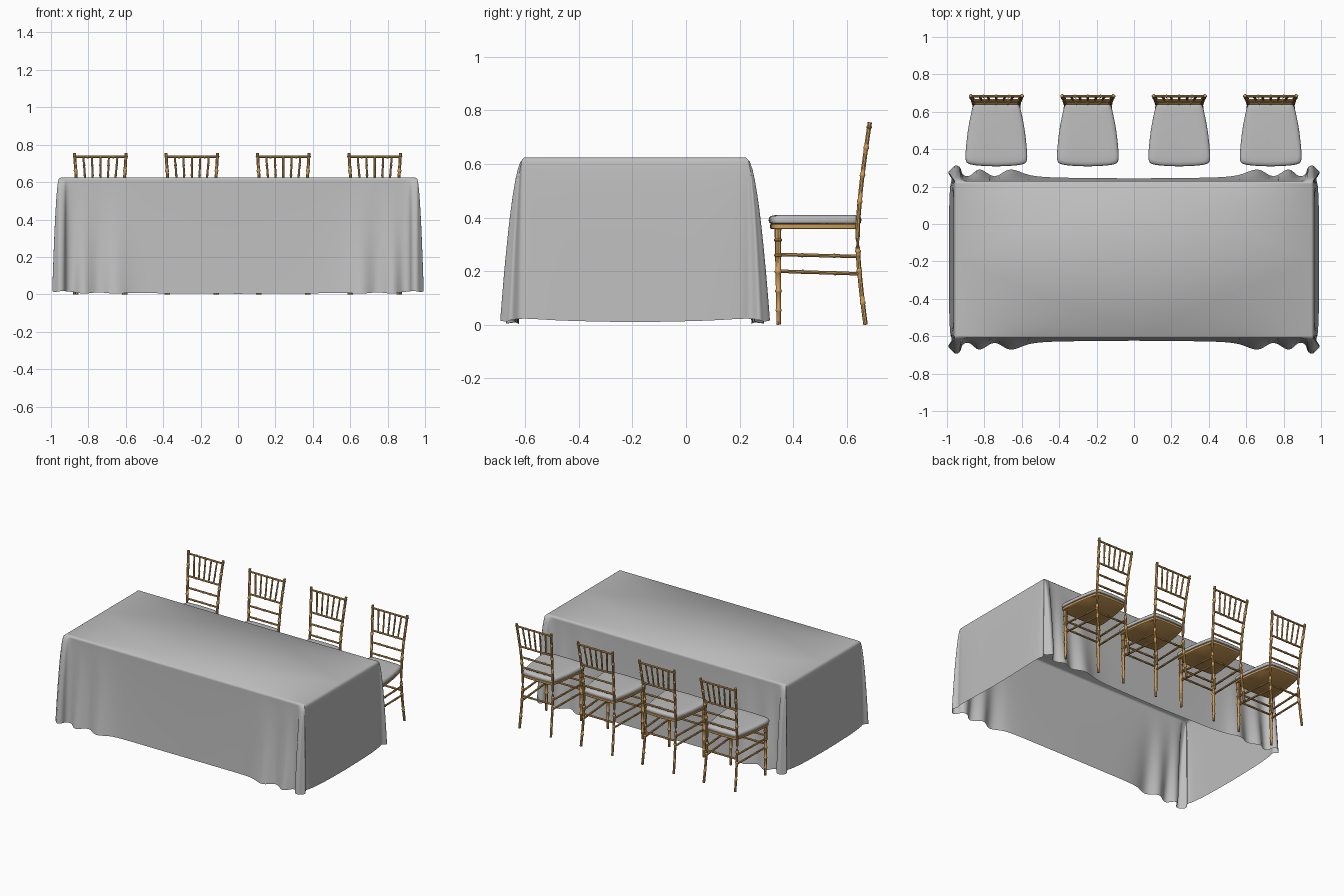
import bpy, bmesh, math
from mathutils import Vector

if "Cube" in bpy.data.objects:
    bpy.data.objects.remove(bpy.data.objects["Cube"])


def material(name, rgb):
    m = bpy.data.materials.new(name)
    m.diffuse_color = (*rgb, 1)
    m.use_nodes = True
    m.node_tree.nodes["Principled BSDF"].inputs["Base Color"].default_value = m.diffuse_color
    return m


LINEN = material("pale grey linen", (0.52, 0.52, 0.52))
GOLD = material("gold wood", (0.62, 0.34, 0.10))


def finish(bm, name, mat, angle=40):
    me = bpy.data.meshes.new(name)
    bm.to_mesh(me)
    bm.free()
    me.materials.append(mat)
    ob = bpy.data.objects.new(name, me)
    bpy.context.collection.objects.link(ob)
    bpy.ops.object.select_all(action='DESELECT')
    ob.select_set(True)
    bpy.context.view_layer.objects.active = ob
    bpy.ops.object.shade_smooth_by_angle(angle=math.radians(angle))
    return ob


def spline(pts, n):
    """Catmull-Rom curve through pts, n samples per span."""
    pts = [Vector(p) for p in pts]
    out = []
    for i in range(len(pts) - 1):
        p0, p1, p2 = pts[max(i - 1, 0)], pts[i], pts[i + 1]
        p3 = pts[min(i + 2, len(pts) - 1)]
        for k in range(n):
            t = k / n
            out.append(0.5 * (2 * p1 + (p2 - p0) * t + (2 * p0 - 5 * p1 + 4 * p2 - p3) * t * t
                              + (3 * p1 - p0 - 3 * p2 + p3) * t ** 3))
    return out + [pts[-1]]


# ---- tablecloth: one quarter, hem curve (x, y, z) with folds and a corner ear
HEM = [(0, .434, .003), (.25, .436, .004), (.45, .44, .006), (.56, .452, .008),
       (.66, .482, .004), (.745, .445, .01), (.825, .482, .004), (.88, .447, .012),
       (.915, .455, .015), (.93, .492, .018), (.955, .503, .016), (.98, .48, .012),
       (.993, .462, .018), (.975, .43, .022), (.983, .39, .022), (.988, .28, .016),
       (.988, .14, .012), (.988, 0, .01)]
TOP = 0.625
hem = spline(HEM, 4)
levels = [0, .015, .06, .13, .22, .32, .42, .52, .62, .72, .81, .89, .95, 1]
bm = bmesh.new()
rings = []
edge = []
for p in hem:
    edge.append(Vector((min(p.x, .958), min(p.y, .420), TOP - .008)))
rings.append([bm.verts.new((min(p.x, .948), min(p.y, .412), TOP)) for p in hem])
for s in levels:
    ring = []
    for p, e in zip(hem, edge):
        # corner ears spread early, side folds only open near the hem
        w = min(max((p.x - .86) / .06, 0), 1)
        f = s ** (1.5 + (.55 - 1.5) * w)
        ring.append(bm.verts.new((e.x + (p.x - e.x) * f, e.y + (p.y - e.y) * f,
                                  e.z + (p.z - e.z) * s)))
    rings.append(ring)
for a, b in zip(rings, rings[1:]):
    for i in range(len(a) - 1):
        bm.faces.new((a[i], a[i + 1], b[i + 1], b[i]))
bm.faces.new([bm.verts.new((0, 0, TOP))] + rings[0][::-1])
bmesh.ops.remove_doubles(bm, verts=bm.verts, dist=0.0005)
cloth = finish(bm, "tablecloth", LINEN, 50)
cloth.location.y = -0.19
mir = cloth.modifiers.new("mirror", 'MIRROR')
mir.use_axis = (True, True, False)
mir.merge_threshold = 0.001


# ---- chair helpers
def tube(bm, pts, r0, r1, knots=(), sides=8):
    """Tapered round rod along pts with bamboo knots at the given fractions."""
    pts = [Vector(p) for p in pts]
    n = len(pts) - 1
    stops = [(i / n, 1) for i in range(n + 1)]
    length = sum((b - a).length for a, b in zip(pts, pts[1:]))
    d = .006 / length
    for k in knots:
        stops += [(k - d, 1), (k - d * .4, 1.3), (k + d * .4, 1.3), (k + d, 1)]
    rows = []
    for t, bulge in sorted(stops):
        i = min(max(int(t * n), 0), n - 1)
        c = pts[i].lerp(pts[i + 1], t * n - i)
        q = (pts[i + 1] - pts[i]).to_track_quat('Z', 'Y')
        r = (r0 + (r1 - r0) * t) * bulge
        rows.append([bm.verts.new(c + q @ Vector((r * math.cos(a), r * math.sin(a), 0)))
                     for a in (2 * math.pi * j / sides for j in range(sides))])
    for a, b in zip(rows, rows[1:]):
        for j in range(sides):
            k = (j + 1) % sides
            bm.faces.new((a[j], a[k], b[k], b[j]))
    bm.faces.new(rows[0][::-1])
    bm.faces.new(rows[-1])


def slab(bm, outline, rows):
    """Stack of outlines; rows are (inset, z)."""
    c = Vector((0, .48))
    loops = []
    for inset, z in rows:
        loops.append([bm.verts.new((*(p - (p - c).normalized() * inset), z)) for p in outline])
    n = len(outline)
    for a, b in zip(loops, loops[1:]):
        for j in range(n):
            k = (j + 1) % n
            bm.faces.new((a[j], a[k], b[k], b[j]))
    bm.faces.new(loops[0][::-1])
    bm.faces.new(loops[-1])


half = spline([(0, .308), (.09, .312), (.148, .322), (.164, .345), (.163, .40), (.152, .50),
               (.135, .59), (.122, .635), (.10, .65), (0, .655)], 3)
outline = half + [Vector((-p.x, p.y)) for p in half[-2:0:-1]]

# cushion
bm = bmesh.new()
slab(bm, outline, [(.012, .376), (.003, .380), (0, .390), (.002, .399), (.009, .406),
                   (.025, .409), (.06, .410)])
cushion = finish(bm, "chair_1_cushion", LINEN)

# seat panel
bm = bmesh.new()
slab(bm, outline, [(.010, .357), (.006, .360), (.006, .374), (.010, .377)])
seat = finish(bm, "chair_1_seat", GOLD)

# frame: posts, legs, rails, spindles and stretchers
POST = [(.125, .670, 0), (.122, .655, .12), (.120, .643, .25), (.120, .641, .36),
        (.123, .652, .50), (.130, .668, .63), (.138, .686, .755)]
post = spline(POST, 3)


def on_post(z, side=1):
    for a, b in zip(post, post[1:]):
        if a.z <= z <= b.z:
            p = a.lerp(b, (z - a.z) / (b.z - a.z))
            return Vector((side * p.x, p.y, z))


bm = bmesh.new()
for s in (-1, 1):
    tube(bm, [(s * p.x, p.y, p.z) for p in post], .0085, .0085, (.12, .27, .37, .62, .74, .87, .97))
    tube(bm, [(s * .138, .346, 0), (s * .138, .343, .36)], .008, .0125, (.15, .35, .55, .72, .88))
    for zf, zb in ((.262, .255), (.200, .190)):
        tube(bm, [(s * .138, .344, zf), on_post(zb, s)], .0065, .0065, (.3, .7))
for z in (.735, .585, .505, .43):
    tube(bm, [on_post(z, -1), on_post(z)], .0065, .0065, (.25, .5, .75))
for z in (.285, .225):
    tube(bm, [(-.138, .344, z), (.138, .344, z)], .0065, .0065, (.3, .7))
tube(bm, [on_post(.225, -1), on_post(.225)], .0065, .0065, (.3, .7))
for i in range(5):
    f = (i - 2) / 3
    a, b = on_post(.585), on_post(.735)
    a.x *= f * .92
    b.x *= f
    tube(bm, [a, b], .0055, .0055, (.35, .7))
frame = finish(bm, "chair_1_frame", GOLD)

# row of four matching chairs
for i in range(4):
    for ob in (cushion, seat, frame):
        o = ob
        if i:
            o = bpy.data.objects.new(ob.name.replace("1", str(i + 1)), ob.data)
            bpy.context.collection.objects.link(o)
        o.location.x = -.736 + .489 * i
